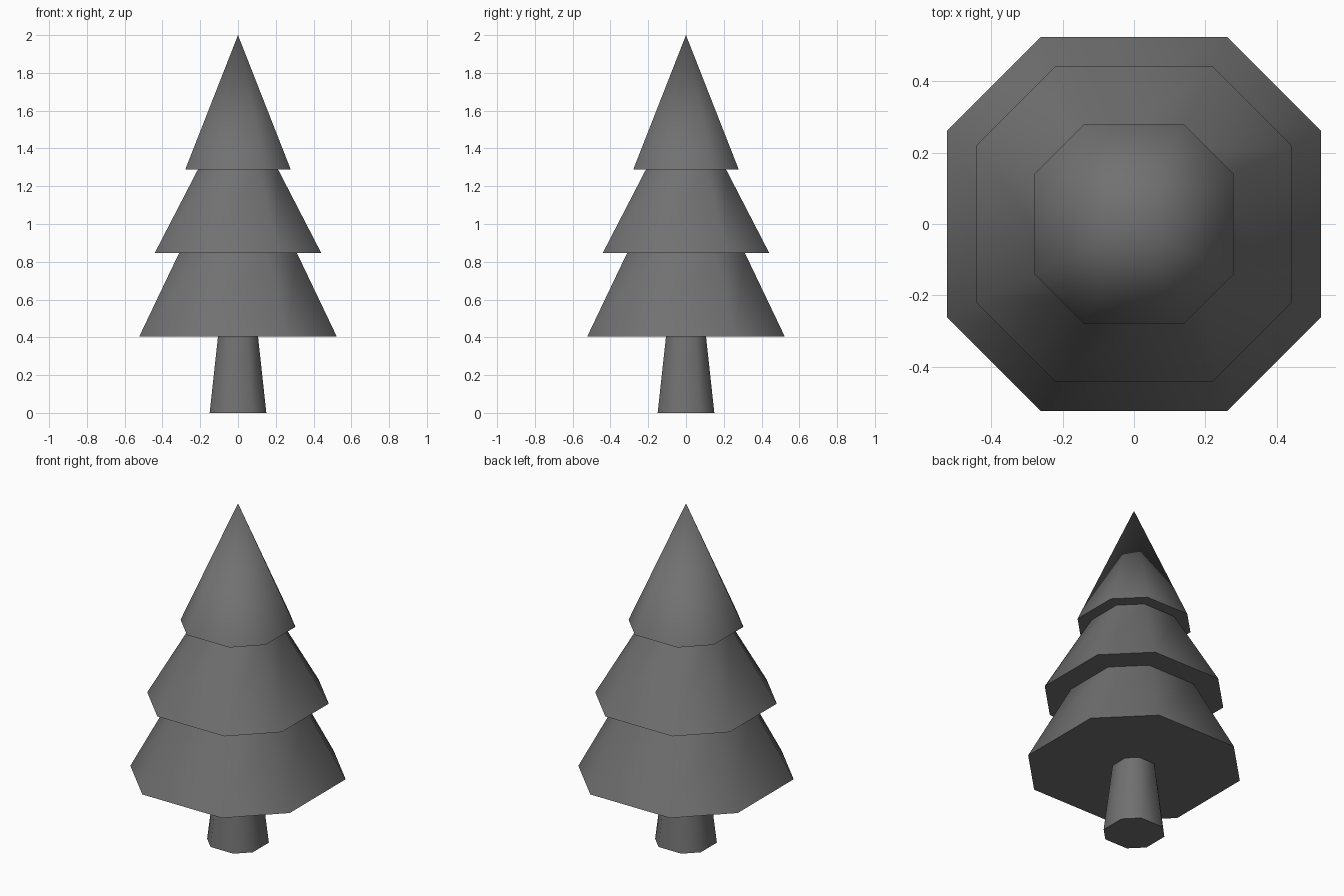
import bpy, bmesh, math

if "Cube" in bpy.data.objects:
    bpy.data.objects.remove(bpy.data.objects["Cube"])

# Dark grey for the whole tree
grey = bpy.data.materials.new("dark_grey")
grey.diffuse_color = (0.165, 0.165, 0.165, 1)
grey.use_nodes = True
grey.node_tree.nodes["Principled BSDF"].inputs["Base Color"].default_value = grey.diffuse_color


def ring(bm, r, z):
    # Octagon made from a square with its corners cut at half the half-width
    h = r / 2
    pts = [(r, -h), (r, h), (h, r), (-h, r), (-r, h), (-r, -h), (-h, -r), (h, -r)]
    return [bm.verts.new((x, y, z)) for x, y in pts]


def bridge(bm, a, b):
    n = len(a)
    for i in range(n):
        j = (i + 1) % n
        bm.faces.new((a[i], a[j], b[j], b[i]))


def stack(name, profile, apex=None, cap_bottom=False):
    # Join octagonal rings from bottom to top, optionally ending in a point
    bm = bmesh.new()
    rings = [ring(bm, r, z) for r, z in profile]
    for a, b in zip(rings, rings[1:]):
        bridge(bm, a, b)
    if apex is not None:
        tip = bm.verts.new((0, 0, apex))
        top = rings[-1]
        for i in range(8):
            bm.faces.new((top[i], top[(i + 1) % 8], tip))
    if cap_bottom:
        bm.faces.new(rings[0][::-1])
    me = bpy.data.meshes.new(name)
    bm.to_mesh(me)
    bm.free()
    me.materials.append(grey)
    ob = bpy.data.objects.new(name, me)
    bpy.context.collection.objects.link(ob)
    bpy.ops.object.select_all(action='DESELECT')
    ob.select_set(True)
    bpy.context.view_layer.objects.active = ob
    bpy.ops.object.shade_smooth_by_angle(angle=math.radians(60))
    return ob


# Tapered trunk
stack("trunk", [(0.15, 0), (0.106, 0.404)], cap_bottom=True)

# Three branch tiers with flat undersides, the last one pointed
stack("foliage", [(0.106, 0.404), (0.523, 0.404), (0.312, 0.846),
                  (0.441, 0.846), (0.212, 1.289), (0.279, 1.289)], apex=2.0)
